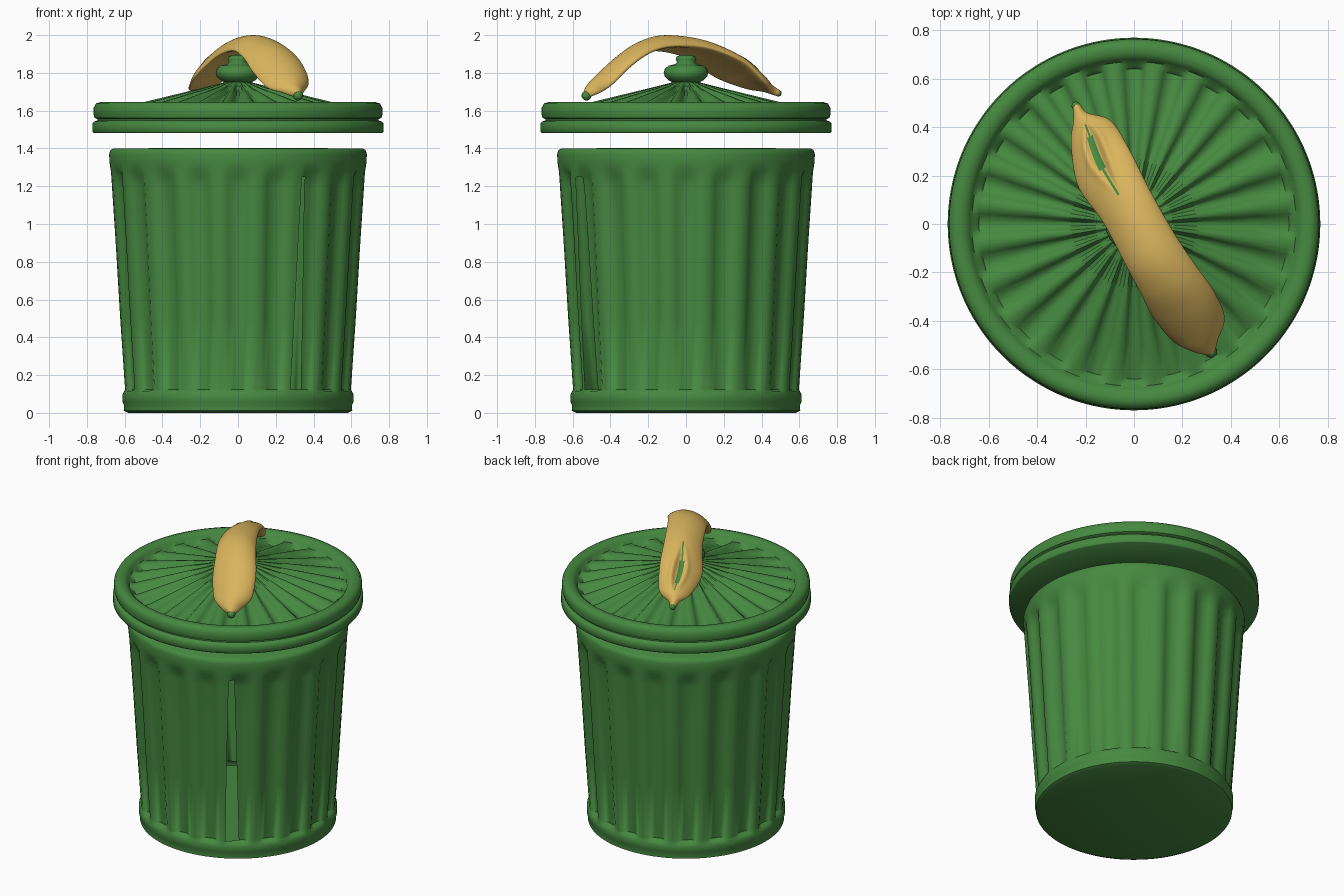
import bpy, bmesh, math
from mathutils import Vector

if "Cube" in bpy.data.objects:
    bpy.data.objects.remove(bpy.data.objects["Cube"])


def material(name, rgb):
    m = bpy.data.materials.new(name)
    m.diffuse_color = (*rgb, 1)
    m.use_nodes = True
    m.node_tree.nodes["Principled BSDF"].inputs["Base Color"].default_value = m.diffuse_color
    return m


GREEN = material("can green", (0.062, 0.25, 0.052))
YELLOW = material("peel yellow", (0.70, 0.46, 0.11))


def finish(bm, name, mats, angle=50):
    bmesh.ops.recalc_face_normals(bm, faces=bm.faces)
    me = bpy.data.meshes.new(name)
    bm.to_mesh(me)
    bm.free()
    ob = bpy.data.objects.new(name, me)
    bpy.context.collection.objects.link(ob)
    for m in mats:
        me.materials.append(m)
    bpy.ops.object.select_all(action='DESELECT')
    ob.select_set(True)
    bpy.context.view_layer.objects.active = ob
    bpy.ops.object.shade_smooth_by_angle(angle=math.radians(angle))
    return ob


def revolve(profile, segs, shape=None):
    """Spin (r, z, flute) points round z; shape(r, z, flute, a) may move each point."""
    bm = bmesh.new()
    rows = []
    for r, z, f in profile:
        if r == 0:
            rows.append([bm.verts.new((0, 0, z))] * segs)
            continue
        row = []
        for i in range(segs):
            a = 2 * math.pi * i / segs
            rr, zz, aa = shape(r, z, f, a) if shape else (r, z, a)
            row.append(bm.verts.new((rr * math.cos(aa), rr * math.sin(aa), zz)))
        rows.append(row)
    for p, q in zip(rows, rows[1:]):
        for i in range(segs):
            j = (i + 1) % segs
            vs = list(dict.fromkeys((p[i], p[j], q[j], q[i])))
            bm.faces.new(vs)
    return bm


def groove(a, n, sharp=0.8):
    """0 on the raised panels, 1 in the flutes, with soft steps between."""
    t = min(max(0.5 + sharp * math.cos(n * a), 0), 1)
    return t * t * (3 - 2 * t)


# Can body: tapered fluted shell with a capped top and a split at the front right
SEGS = 160
STEP = 2 * math.pi / SEGS
SLIT = round(math.radians(302) / STEP) * STEP


def body_shape(r, z, f, a):
    d = a - SLIT
    if abs(d) < 1.5 * STEP and 0.1 < z < 1.3 and f:
        a = SLIT + d * (1.9 - 1.3 * z / 1.28)
    return r - 0.03 * f * groove(a, 20), z, a


body = [(0, 0.004, 0), (0.58, 0, 0), (0.605, 0.012, 0), (0.603, 0.04, 0), (0.612, 0.06, 0),
        (0.612, 0.095, 0), (0.603, 0.115, 0), (0.602, 0.125, 1), (0.628, 0.5, 1),
        (0.652, 0.9, 1), (0.672, 1.2, 1), (0.675, 1.25, 0.8), (0.678, 1.29, 0.1),
        (0.681, 1.33, 0), (0.682, 1.37, 0), (0.676, 1.39, 0), (0.66, 1.40, 0),
        (0.3, 1.402, 0), (0, 1.402, 0)]
bm = revolve(body, SEGS, body_shape)
cut = []
for fc in bm.faces:
    c = fc.calc_center_median()
    d = (math.atan2(c.y, c.x) - SLIT + math.pi) % (2 * math.pi) - math.pi
    if abs(d) < STEP * 0.95 and 0.13 < c.z < 1.24:
        cut.append(fc)
bmesh.ops.delete(bm, geom=cut, context='FACES')
finish(bm, "can_body", [GREEN])

# Floor inside the can, seen through the split
finish(revolve([(0.57, 0.10, 0), (0, 0.10, 0)], 64), "can_floor", [GREEN])


# Lid: rolled rim, fluted cone and flat underside
def lid_shape(r, z, f, a):
    return r, z - 0.036 * f * groove(a, 24, 0.6), a


lid = [(0, 1.482, 0), (0.4, 1.482, 0), (0.765, 1.482, 0), (0.77, 1.487, 0), (0.77, 1.535, 0),
       (0.762, 1.542, 0), (0.745, 1.548, 0), (0.745, 1.555, 0), (0.76, 1.562, 0),
       (0.766, 1.585, 0), (0.764, 1.615, 0), (0.752, 1.638, 0), (0.73, 1.645, 0),
       (0.70, 1.642, 0), (0.68, 1.625, 0), (0.67, 1.605, 0), (0.655, 1.608, 0.3),
       (0.64, 1.612, 1), (0.5, 1.646, 1), (0.35, 1.682, 0.9), (0.2, 1.718, 0.7),
       (0.12, 1.738, 0.4), (0.08, 1.748, 0), (0, 1.75, 0)]
finish(revolve(lid, 192, lid_shape), "lid", [GREEN])

# Knob: neck, round grip and small cap
knob = [(0.13, 1.725, 0), (0.085, 1.742, 0), (0.075, 1.752, 0), (0.095, 1.762, 0),
        (0.112, 1.78, 0), (0.118, 1.80, 0), (0.112, 1.822, 0), (0.092, 1.838, 0),
        (0.06, 1.846, 0), (0.047, 1.856, 0), (0.055, 1.872, 0), (0.05, 1.886, 0),
        (0.03, 1.894, 0), (0, 1.896, 0)]
finish(revolve(knob, 32), "lid_knob", [GREEN], 80)

# Banana peel draped over the knob: centre x, y, z, half width, half thickness, roll
path = [(-0.238, 0.485, 1.695, 0.018, 0.018, 0), (-0.222, 0.445, 1.715, 0.034, 0.024, 0),
        (-0.185, 0.385, 1.755, 0.098, 0.03, 0.15), (-0.135, 0.25, 1.845, 0.130, 0.034, 0.32),
        (-0.035, 0.08, 1.935, 0.117, 0.033, 0.22), (0.07, -0.11, 1.966, 0.12, 0.033, 0.1),
        (0.148, -0.24, 1.932, 0.128, 0.034, 0.15), (0.215, -0.35, 1.855, 0.136, 0.036, 0.2),
        (0.275, -0.45, 1.762, 0.118, 0.036, 0.15), (0.30, -0.505, 1.71, 0.06, 0.028, 0),
        (0.32, -0.53, 1.682, 0.018, 0.018, 0)]


def spline(t):
    k = min(int(t), len(path) - 2)
    u = t - k
    p = [path[min(max(k + o, 0), len(path) - 1)] for o in (-1, 0, 1, 2)]
    return [0.5 * (2 * b + (c - a) * u + (2 * a - 5 * b + 4 * c - d) * u * u
                   + (3 * b - a - 3 * c + d) * u ** 3) for a, b, c, d in zip(*p)]


RINGS, ROUND = 110, 80
SIDE = Vector((0.873, 0.488, 0))
bm = bmesh.new()
rows, slit_faces = [], set()
T0, T1 = 1.8, 3.75          # extent of the opening along the path
for i in range(RINGS + 1):
    t = (len(path) - 1) * i / RINGS
    x, y, z, w, h, roll = spline(t)
    ahead, back = spline(min(t + 0.05, 10)), spline(max(t - 0.05, 0))
    tan = (Vector(ahead[:3]) - Vector(back[:3])).normalized()
    up = SIDE.cross(tan)
    up = (up if up.z > 0 else -up).normalized()
    lens = 0.036 * math.sin(math.pi * (t - T0) / (T1 - T0)) if T0 < t < T1 else 0
    row = []
    for j in range(ROUND):
        a = 2 * math.pi * j / ROUND
        s, v = w * math.cos(a), h * math.sin(a)
        v -= 0.032 * math.cos(a) ** 2 * min(w / 0.12, 1)      # edges droop
        v += roll * s
        if lens and math.sin(a) > 0:
            if abs(s) < lens:
                v -= 0.022 * (1 - (s / lens) ** 2) * lens / 0.036
                if abs(s) < 0.35 * lens:
                    slit_faces.add((i, j))
            v += 0.01 * math.exp(-((abs(s) - lens - 0.008) / 0.014) ** 2) * lens / 0.036
        row.append(bm.verts.new(Vector((x, y, z)) + SIDE * s + up * v))
    rows.append(row)
for i in range(RINGS):
    for j in range(ROUND):
        k = (j + 1) % ROUND
        f = bm.faces.new((rows[i][j], rows[i][k], rows[i + 1][k], rows[i + 1][j]))
        f.material_index = int((i, j) in slit_faces)
bm.faces.new(rows[0])
bm.faces.new(rows[-1])
finish(bm, "banana_peel", [YELLOW, GREEN], 80)

# Green stalk ends of the peel
for name, loc, r in (("peel_front_tip", (0.318, -0.527, 1.68), 0.026),
                     ("peel_back_tip", (-0.24, 0.488, 1.693), 0.018)):
    bm = bmesh.new()
    bmesh.ops.create_uvsphere(bm, u_segments=16, v_segments=10, radius=r)
    bmesh.ops.translate(bm, verts=bm.verts, vec=loc)
    finish(bm, name, [GREEN], 60)
